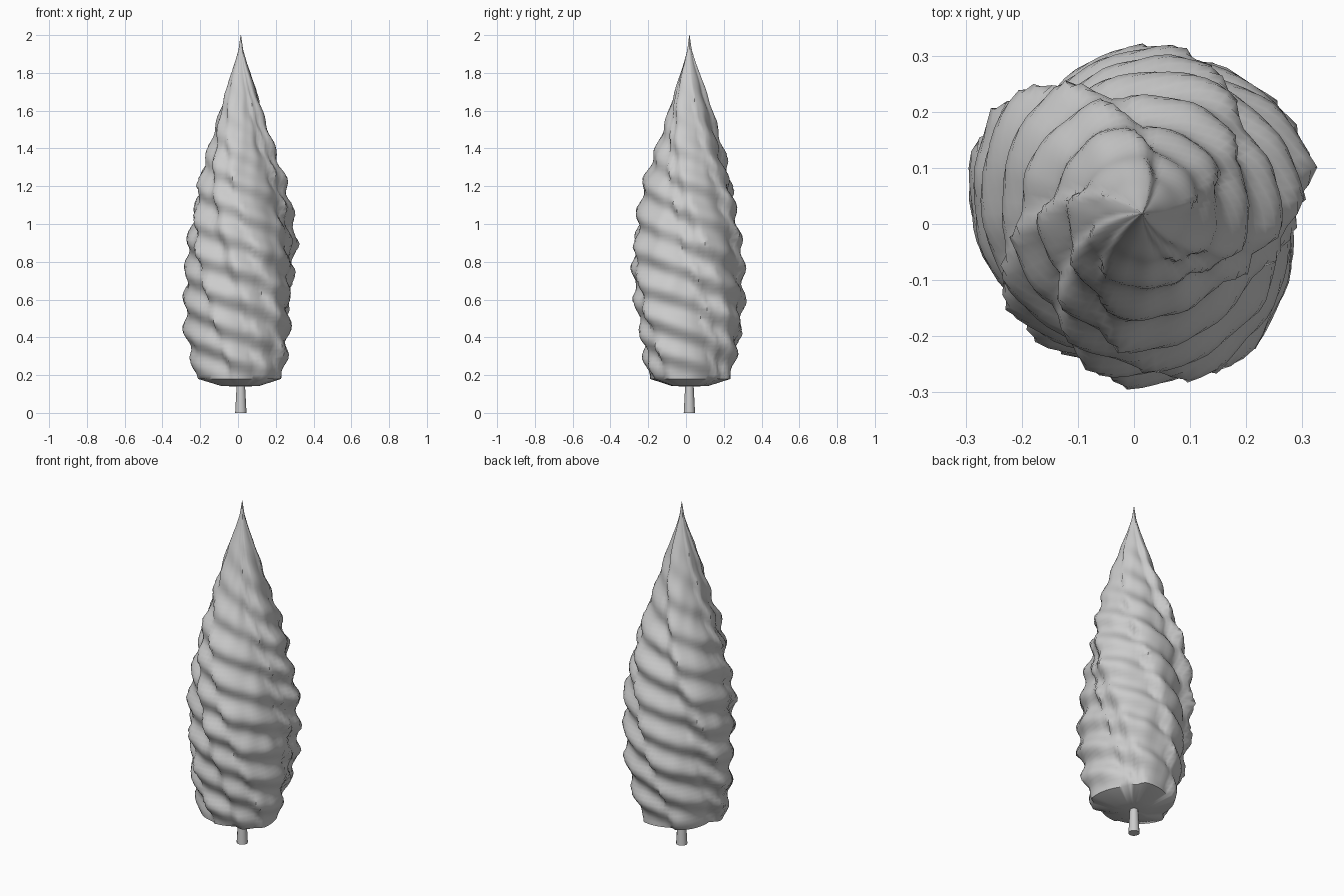
import bpy, bmesh, math
from mathutils import Vector, noise

cube = bpy.data.objects.get("Cube")
if cube:
    bpy.data.objects.remove(cube, do_unlink=True)

grey = bpy.data.materials.new("plain grey")
grey.use_nodes = True
grey.diffuse_color = (0.6, 0.6, 0.6, 1)
grey.node_tree.nodes["Principled BSDF"].inputs["Base Color"].default_value = (0.6, 0.6, 0.6, 1)

AXIS = Vector((0.015, 0.018, 0))
SIDES, ROWS = 72, 84
BOTTOM, TOP = 0.18, 2.0
PROFILE = [(0.18, 0.21), (0.3, 0.24), (0.5, 0.268), (0.65, 0.278), (0.9, 0.274), (1.1, 0.245),
           (1.25, 0.213), (1.4, 0.168), (1.6, 0.11), (1.75, 0.066), (1.85, 0.032), (1.92, 0.012), (2.0, 0.001)]


def profile_radius(z):
    for (z0, r0), (z1, r1) in zip(PROFILE, PROFILE[1:]):
        if z <= z1:
            return r0 + (r1 - r0) * (z - z0) / (z1 - z0)
    return PROFILE[-1][1]


def saw(turns):
    """Leaf-like fold: a quick rise, then a long fall, from 1 to -1."""
    t = turns % 1
    return 2 * t / 0.08 - 1 if t < 0.08 else 1 - 2 * (t - 0.08) / 0.92


def crown_radius(angle, z):
    base = profile_radius(z)
    # Overlapping leaf folds that wind slowly round the crown
    twisted = angle + 1.2 * (z - 1)
    main = saw(3 * (twisted - math.radians(118)) / math.tau)
    minor = saw(5 * (twisted + math.pi / 2) / math.tau)
    folds = 0.085 * main + 0.05 * minor
    # Sloping ripples that break at the folds and die away towards the tip and the foot
    fade = min(1, max(0, (1.8 - z) / 0.6)) * min(1, 0.3 + (z - BOTTOM) / 0.15)
    ripple = 0.015 * math.sin(math.tau * z / 0.16 + 4 * angle + math.pi + 0.5 * minor)
    p = Vector((math.cos(angle) * 3, math.sin(angle) * 3, z * 6))
    return base * (1 + folds) + fade * (ripple + 0.012 * noise.noise(p))


def loft(name, rings, centre):
    """Skin closed rings of (radius function, height) and cap both ends."""
    bm = bmesh.new()
    loops = []
    for radius, z, sides in rings:
        loops.append([bm.verts.new(centre + Vector((math.cos(a) * radius(a), math.sin(a) * radius(a), z)))
                      for a in (math.tau * i / sides for i in range(sides))])
    for low, high in zip(loops, loops[1:]):
        n = len(low)
        for i in range(n):
            j = (i + 1) % n
            bm.faces.new((low[i], low[j], high[j], high[i]))
    bm.faces.new(loops[0][::-1])
    bm.faces.new(loops[-1])
    mesh = bpy.data.meshes.new(name)
    bm.to_mesh(mesh)
    bm.free()
    obj = bpy.data.objects.new(name, mesh)
    bpy.context.collection.objects.link(obj)
    mesh.materials.append(grey)
    bpy.ops.object.select_all(action='DESELECT')
    obj.select_set(True)
    bpy.context.view_layer.objects.active = obj
    bpy.ops.object.shade_smooth_by_angle(angle=math.radians(50))
    return obj


# Foliage: shallow cone underneath, then the folded and rippled crown
rings = [(lambda a: 0.02, 0.14, SIDES), (lambda a: 0.45 * crown_radius(a, BOTTOM), 0.142, SIDES)]
for row in range(ROWS + 1):
    z = BOTTOM + (TOP - BOTTOM) * row / ROWS
    rings.append((lambda a, z=z: crown_radius(a, z), z, SIDES))
loft("foliage", rings, AXIS)

# Trunk: short tapered stub
loft("trunk", [(lambda a: 0.03, 0, 12), (lambda a: 0.021, 0.17, 12)], AXIS)
